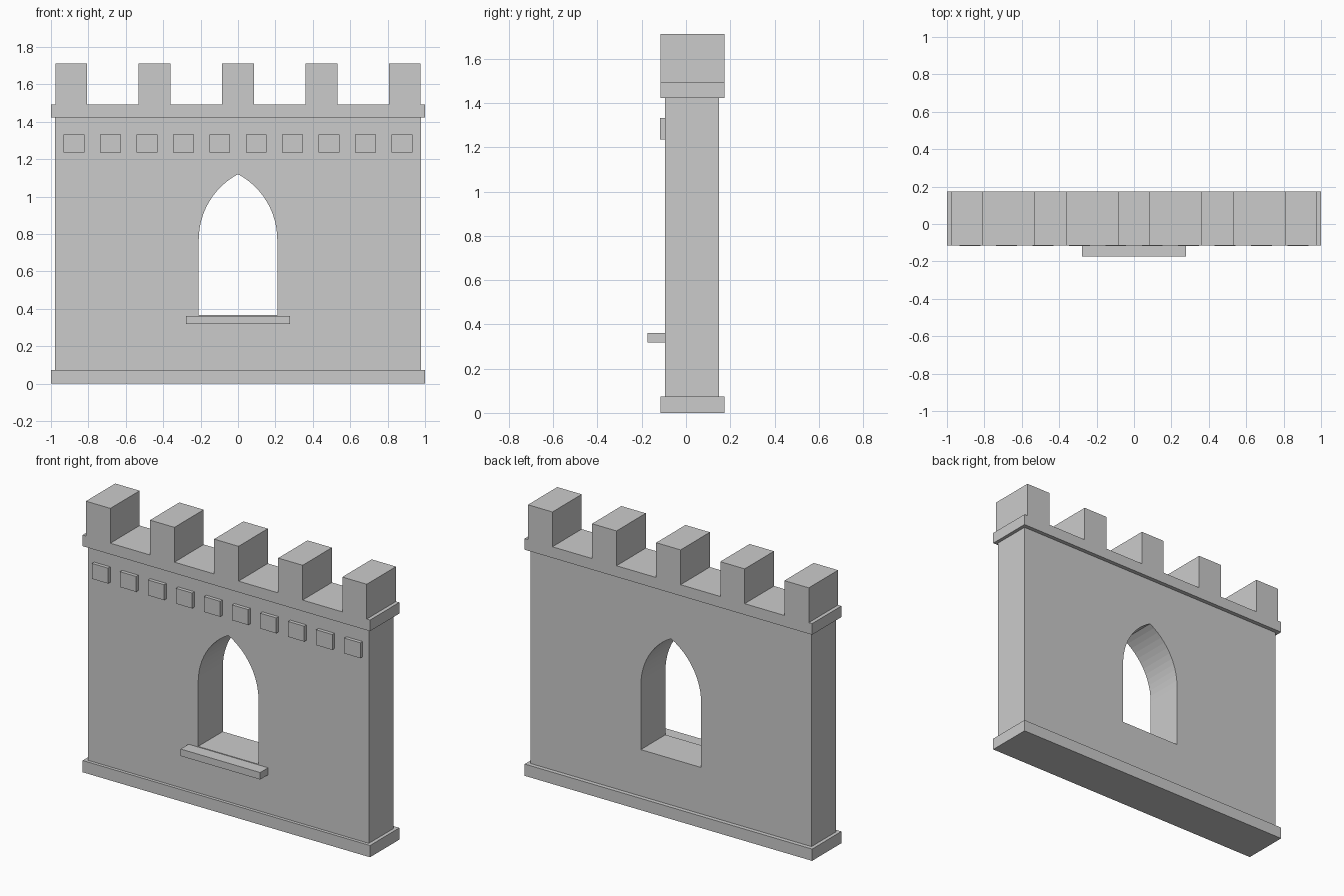
import bpy
import bmesh
import math

if "Cube" in bpy.data.objects:
    bpy.data.objects.remove(bpy.data.objects["Cube"])

TRIM_Y = (-0.116, 0.175)    # depth of base and battlement
WALL_Y = (-0.096, 0.149)    # depth of wall


def prism(name, profile, y0, y1):
    """Extrude an x/z outline from y0 to y1."""
    bm = bmesh.new()
    face = bm.faces.new([bm.verts.new((x, y0, z)) for x, z in profile])
    ext = bmesh.ops.extrude_face_region(bm, geom=[face])
    moved = [v for v in ext["geom"] if isinstance(v, bmesh.types.BMVert)]
    bmesh.ops.translate(bm, verts=moved, vec=(0, y1 - y0, 0))
    bmesh.ops.recalc_face_normals(bm, faces=bm.faces)
    mesh = bpy.data.meshes.new(name)
    bm.to_mesh(mesh)
    bm.free()
    obj = bpy.data.objects.new(name, mesh)
    bpy.context.collection.objects.link(obj)
    return obj


def block(name, x0, x1, y0, y1, z0, z1):
    return prism(name, [(x0, z0), (x1, z0), (x1, z1), (x0, z1)], y0, y1)


def pointed_arch(half, bottom, spring, apex, steps):
    """Outline of a window with two arcs meeting in a point."""
    rise = apex - spring
    c = (rise ** 2 - half ** 2) / (2 * half)
    r = half + c
    end = math.asin(rise / r)
    arc = [(r * math.cos(end * i / steps) - c, spring + r * math.sin(end * i / steps))
           for i in range(steps)]
    return ([(-half, bottom), (half, bottom)] + arc + [(0, apex)]
            + [(-x, z) for x, z in reversed(arc)])


# Wall with pointed window opening
wall = block("wall", -0.978, 0.978, *WALL_Y, 0.06, 1.425)
cutter = prism("window_cutter", pointed_arch(0.21, 0.366, 0.77, 1.12, 12), -0.5, 0.5)
cutter.hide_render = True
cut = wall.modifiers.new("window", 'BOOLEAN')
cut.operation = 'DIFFERENCE'
cut.solver = 'EXACT'
cut.object = cutter
bpy.context.view_layer.objects.active = wall
bpy.ops.object.modifier_apply(modifier=cut.name)
bpy.data.objects.remove(cutter)

# Base plinth and window sill
block("base", -1, 1, *TRIM_Y, 0, 0.074)
block("window_sill", -0.277, 0.277, -0.175, WALL_Y[0] + 0.01, 0.318, 0.362)

# Battlement: ledge and merlons as one stepped outline
outline = [(1, 1.422), (-1, 1.422), (-1, 1.492)]
for i in range(5):
    x = (i - 2) * 0.446
    outline += [(x - 0.085, 1.492), (x - 0.085, 1.711),
                (x + 0.085, 1.711), (x + 0.085, 1.492)]
outline.append((1, 1.492))
prism("battlement", outline, *TRIM_Y)

# Row of decorative blocks on the front
for i in range(10):
    x = (i - 4.5) * 0.195
    block(f"front_block_{i + 1}", x - 0.056, x + 0.056,
          -0.118, WALL_Y[0] + 0.01, 1.235, 1.332)
